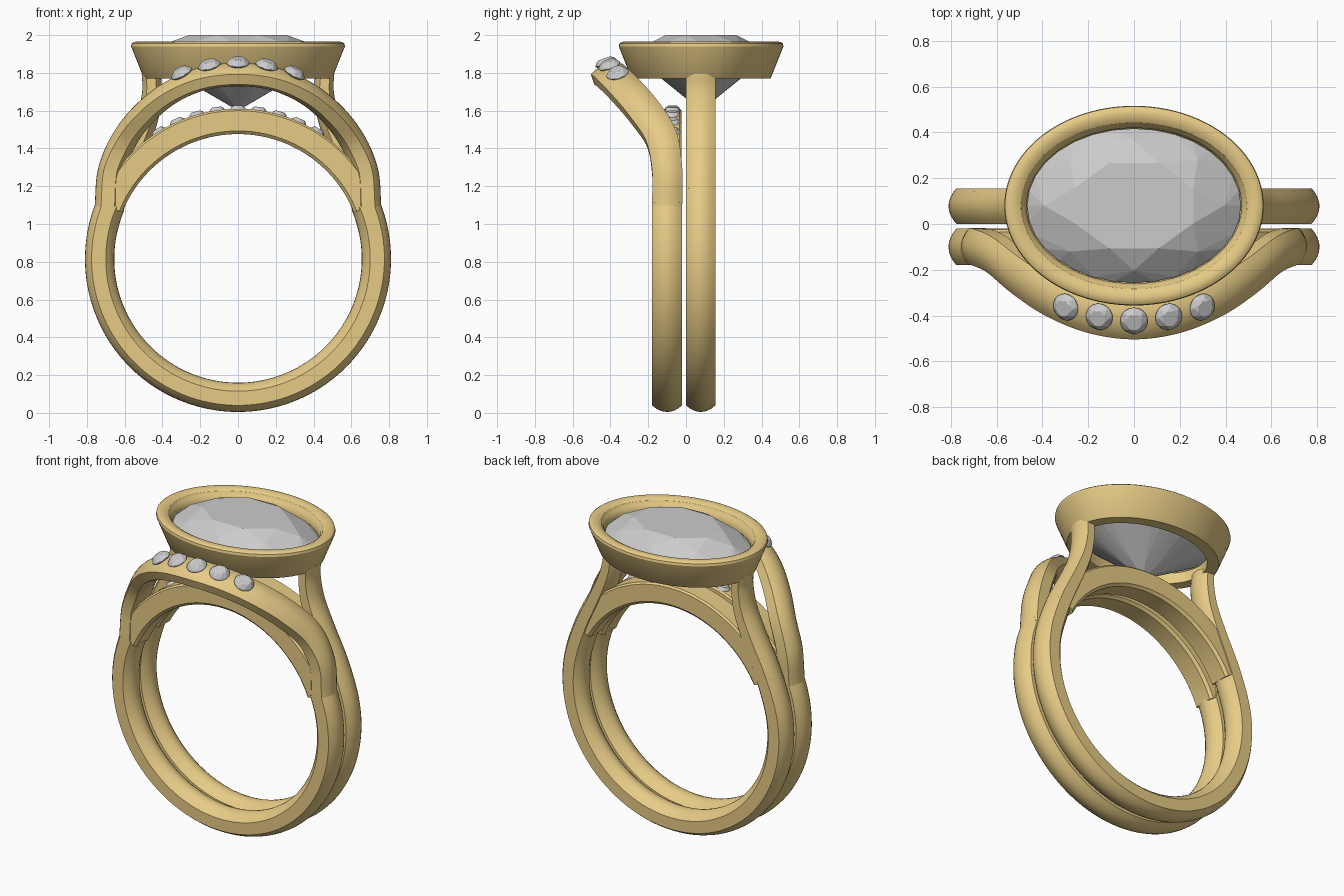
import bpy, bmesh, math
from mathutils import Vector, Matrix

if "Cube" in bpy.data.objects:
    bpy.data.objects.remove(bpy.data.objects["Cube"])

gold = bpy.data.materials.new("gold")
gold.diffuse_color = (0.80, 0.60, 0.24, 1)
gold.use_nodes = True
gold.node_tree.nodes["Principled BSDF"].inputs["Base Color"].default_value = gold.diffuse_color
CZ = 0.815          # height of the finger hole centre
R = 0.7325          # mid radius of the bands


def finish(bm, name, mat=None, smooth=True):
    bmesh.ops.recalc_face_normals(bm, faces=bm.faces)
    me = bpy.data.meshes.new(name)
    bm.to_mesh(me)
    bm.free()
    ob = bpy.data.objects.new(name, me)
    bpy.context.collection.objects.link(ob)
    if mat:
        me.materials.append(mat)
    if smooth:
        for p in me.polygons:
            p.use_smooth = True
        me.set_sharp_from_angle(angle=math.radians(32))
    return ob


def bridge(bm, rings, closed=False):
    n = len(rings[0])
    for i in range(len(rings) if closed else len(rings) - 1):
        a, b = rings[i], rings[(i + 1) % len(rings)]
        for j in range(n):
            k = (j + 1) % n
            bm.faces.new((a[j], a[k], b[k], b[j]))


def spline(pts, sub=8):
    """Catmull-Rom through points (x, y, z, half width, half thickness)."""
    ext = [tuple(2 * a - b for a, b in zip(pts[0], pts[1]))] + pts
    ext = ext + [tuple(2 * a - b for a, b in zip(pts[-1], pts[-2]))]
    out = []
    for i in range(1, len(ext) - 2):
        for s in range(sub):
            t = s / sub
            out.append(tuple(
                0.5 * (2 * b + (c - a) * t + (2 * a - 5 * b + 4 * c - d) * t * t
                       + (3 * b - a - 3 * c + d) * t ** 3)
                for a, b, c, d in zip(*ext[i - 1:i + 3])))
    return out + [pts[-1]]


def frames(path, hint):
    """Centre, outward axis, width axis and half sizes along a path."""
    res = []
    for i, p in enumerate(path):
        ahead, behind = path[min(i + 1, len(path) - 1)], path[max(i - 1, 0)]
        t = (Vector(ahead[:3]) - Vector(behind[:3])).normalized()
        c = Vector(p[:3])
        u = hint(c)
        u = (u - t * u.dot(t)).normalized()
        res.append((c, u, t.cross(u), p[3], p[4]))
    return res


def sweep(name, frs, profile):
    bm = bmesh.new()
    rings = [[bm.verts.new(c + w * (a * hw) + u * (b * ht)) for a, b in profile]
             for c, u, w, hw, ht in frs]
    bridge(bm, rings)
    bm.faces.new(rings[0])
    bm.faces.new(rings[-1])
    return finish(bm, name, gold)


def arc(a0, a1, y, r, hw, ht, n):
    pts = []
    for i in range(n + 1):
        a = math.radians(a0 + (a1 - a0) * i / n)
        pts.append((r * math.cos(a), y, CZ + r * math.sin(a), hw, ht))
    return pts


def mirrored(p):
    return (-p[0],) + tuple(p[1:])


def radial(c):
    return Vector((c.x, 0, c.z - CZ))


# band cross-section: domed outside, flat sides, comfort-fit inside
steps = [-1 + i / 4 for i in range(9)]
barrel = [(w, 0.55 + 0.45 * (1 - w * w)) for w in steps]
barrel += [(w, -0.42 - 0.58 * (1 - w * w)) for w in reversed(steps)]
block = [(-1, -0.75), (-1, 0.85), (-0.85, 1), (0.85, 1),
         (1, 0.85), (1, -0.75), (0.8, -1), (-0.8, -1)]

# main ring: shank with two shoulders rising to the bezel
YM, WM = 0.078, 0.078
shoulder = [(0.46, YM, 1.80, WM, 0.050), (0.455, YM, 1.70, WM, 0.052),
            (0.48, YM, 1.56, WM, 0.058), (0.545, YM, 1.40, WM, 0.066),
            (0.63, YM, 1.22, WM, 0.074)]
main = shoulder + arc(19, -199, YM, R, WM, 0.0775, 20) + [mirrored(p) for p in reversed(shoulder)]
sweep("main_shank", frames(spline(main, 6), radial), barrel)
sweep("main_gallery_arch", frames(arc(28, 152, YM, 0.728, WM - 0.004, 0.067, 48), radial), block)

# companion ring: lower shank, inner arch and forward-swept crown
YC, WC = -0.10, 0.08
sweep("companion_shank", frames(arc(23, -203, YC, R, WC, 0.0775, 110), radial), barrel)
sweep("companion_arch", frames(arc(22, 158, YC, 0.728, WC - 0.004, 0.067, 56), radial), block)

half = [(0.685, YC, 1.09, WC, 0.074), (0.67, YC, 1.28, WC, 0.072),
        (0.60, -0.13, 1.45, 0.084, 0.069), (0.49, -0.22, 1.59, 0.087, 0.065),
        (0.35, -0.315, 1.70, 0.087, 0.061), (0.18, -0.385, 1.77, 0.087, 0.059)]
crown_path = half + [(0, -0.41, 1.79, 0.088, 0.058)] + [mirrored(p) for p in reversed(half)]


def crown_hint(c):
    k = max(0, (c.z - 1.3) / 0.49)
    return Vector((c.x, -0.25 * k, c.z - 1.05))


crown = frames(spline(crown_path, 10), crown_hint)
sweep("companion_crown", crown, barrel)


# brilliant-cut stone: convex hull of table, crown, girdle and culet points
def gem(name, loc, rx, ry, up, crown_h, pav_h, table=0.6):
    bm = bmesh.new()

    def ring(n, r, z, off=0):
        for i in range(n):
            a = 2 * math.pi * (i + off) / n
            bm.verts.new((rx * r * math.cos(a), ry * r * math.sin(a), z))
    ring(8, table, crown_h, 0.5)
    ring(8, (1 + table) / 2 + 0.04, crown_h * 0.56)
    ring(32, 1, 0)
    ring(32, 1, -0.06 * pav_h)
    ring(8, 0.25, -0.78 * pav_h, 0.5)
    bm.verts.new((0, 0, -pav_h))
    bmesh.ops.convex_hull(bm, input=bm.verts)
    bmesh.ops.dissolve_limit(bm, angle_limit=0.02, verts=bm.verts, edges=bm.edges)
    q = Vector((0, 0, 1)).rotation_difference(up)
    bm.transform(Matrix.Translation(loc) @ q.to_matrix().to_4x4())
    return finish(bm, name, None, False)


UP = Vector((0, 0, 1))
centre = gem("centre_stone", Vector((0, 0.08, 1.89)), 0.467, 0.337, UP, 0.11, 0.29)

# five stones along the top of the crown
for i, x in enumerate((-0.268, -0.136, 0, 0.136, 0.268)):
    c, u, w, hw, ht = min(crown, key=lambda f: abs(f[0].x - x))
    c = Vector((x, c.y, c.z))
    gem(f"crown_stone_{i + 1}", c + u * (ht + 0.008) + Vector((0, 0.008, 0)),
        0.06, 0.06, u, 0.026, 0.055)

# little stones on top of the companion arch
for i in range(9):
    a = math.radians(58 + 8 * i)
    u = Vector((math.cos(a), 0, math.sin(a)))
    gem(f"arch_stone_{i + 1}", Vector((0, -0.072, CZ)) + u * 0.792, 0.042, 0.042, u, 0.02, 0.04)

# oval bezel: offsets from the stone outline and heights
bez = [(-0.04, 1.77), (0.028, 1.77), (0.033, 1.775), (0.093, 1.925), (0.099, 1.94),
       (0.096, 1.955), (0.084, 1.964), (0.065, 1.966), (0.043, 1.962), (0.026, 1.952),
       (0.018, 1.935), (0.012, 1.93), (0.002, 1.90), (0.002, 1.875), (-0.04, 1.84)]
bm = bmesh.new()
N = 96
rings = []
for i in range(N):
    a = 2 * math.pi * i / N
    rings.append([bm.verts.new(((0.467 + o) * math.cos(a), 0.08 + (0.337 + o) * math.sin(a), z))
                  for o, z in bez])
bridge(bm, rings, closed=True)
finish(bm, "bezel", gold)
